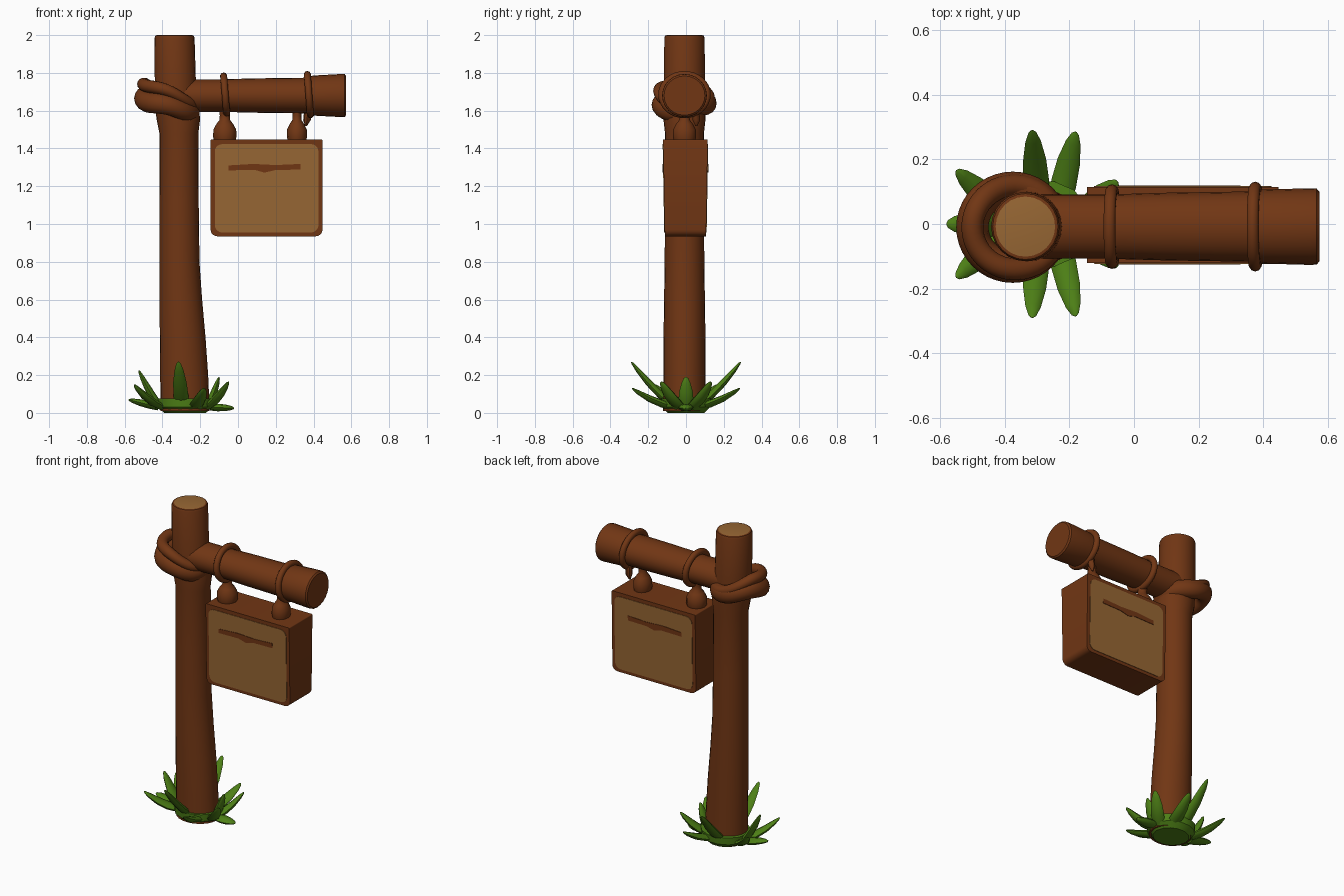
import bpy, bmesh, math
from mathutils import Vector as V

if "Cube" in bpy.data.objects:
    bpy.data.objects.remove(bpy.data.objects["Cube"])


def material(name, rgb):
    m = bpy.data.materials.new(name)
    m.diffuse_color = (*rgb, 1)
    m.use_nodes = True
    m.node_tree.nodes["Principled BSDF"].inputs["Base Color"].default_value = m.diffuse_color
    return m


BROWN = material("brown wood", (0.165, 0.037, 0.007))
TAN = material("pale cut wood", (0.31, 0.135, 0.034))
GREEN = material("grass green", (0.075, 0.215, 0.008))


def finish(name, bm, *mats, angle=40):
    bmesh.ops.recalc_face_normals(bm, faces=bm.faces)
    me = bpy.data.meshes.new(name)
    bm.to_mesh(me)
    bm.free()
    ob = bpy.data.objects.new(name, me)
    bpy.context.collection.objects.link(ob)
    for m in mats:
        me.materials.append(m)
    bpy.ops.object.select_all(action='DESELECT')
    bpy.context.view_layer.objects.active = ob
    ob.select_set(True)
    bpy.ops.object.shade_smooth_by_angle(angle=math.radians(angle))
    return ob


def loft(name, rings, mats, n=24, closed=False):
    """Skin elliptical rings given as (centre, half-axis u, half-axis v)."""
    bm = bmesh.new()
    rows = []
    for c, u, v in rings:
        ang = [2 * math.pi * i / n for i in range(n)]
        rows.append([bm.verts.new(V(c) + V(u) * math.cos(a) + V(v) * math.sin(a)) for a in ang])
    for k in range(len(rows) if closed else len(rows) - 1):
        a, b = rows[k], rows[(k + 1) % len(rows)]
        for i in range(n):
            j = (i + 1) % n
            bm.faces.new((a[i], a[j], b[j], b[i]))
    if not closed:
        bm.faces.new(rows[0])
        top = bm.faces.new(rows[-1])
        if len(mats) > 1:
            top.material_index = 1
    return finish(name, bm, *mats)


def prism(name, outline, y0, y1, mat):
    """Solid from an x-z outline between two depth functions of z."""
    bm = bmesh.new()
    a = [bm.verts.new((x, y0(z), z)) for x, z in outline]
    b = [bm.verts.new((x, y1(z), z)) for x, z in outline]
    bm.faces.new(a)
    bm.faces.new(b)
    for i in range(len(a)):
        j = (i + 1) % len(a)
        bm.faces.new((a[i], a[j], b[j], b[i]))
    return finish(name, bm, mat, angle=30)


def rounded(x0, x1, z0, z1, r_low, r_top, steps=5):
    pts = []
    for cx, cz, start, r in ((x1, z1, 0, r_top), (x0, z1, 90, r_top),
                             (x0, z0, 180, r_low), (x1, z0, 270, r_low)):
        ox = cx - r if cx == x1 else cx + r
        oz = cz - r if cz == z1 else cz + r
        for i in range(steps + 1):
            a = math.radians(start + 90 * i / steps)
            pts.append((ox + r * math.cos(a), oz + r * math.sin(a)))
    return pts


Y = -0.008  # depth of the post and beam centre line

# post: left side straight, right side flaring at the foot; pale cut top
post = [(0.01, -0.41, -0.15, .113), (0.2, -0.412, -0.158, .112), (0.4, -0.414, -0.172, .111),
        (0.6, -0.415, -0.19, .108), (0.8, -0.415, -0.204, .105), (1.1, -0.415, -0.208, .103),
        (1.48, -0.416, -0.21, .103), (1.56, -0.432, -0.2, .112), (1.66, -0.44, -0.22, .108),
        (1.985, -0.442, -0.23, .107), (1.998, -0.437, -0.235, .102), (2.0, -0.428, -0.244, .093)]
loft("post", [(((a + b) / 2, Y, z), ((b - a) / 2, 0, 0), (0, r, 0)) for z, a, b, r in post], (BROWN, TAN))

# cross beam and its thicker end
def beam(name, stations):
    loft(name, [((x, Y, 1.68), (0, r * w, 0), (0, 0, r)) for x, r, w in stations], (BROWN,))

beam("cross_beam", [(-0.33, .086, 1.15), (-0.1, .086, 1.15), (0.1, .091, 1.15), (0.4, .095, 1.15)])
beam("beam_end", [(0.37, .1, 1.1), (0.4, .106, 1.08), (0.545, .114, 1.04),
                  (0.565, .113, 1.04), (0.573, .104, 1.04)])

# rope loops tied around the beam
def beam_loop(name, x, r, lean):
    rings = []
    for i in range(32):
        a = 2 * math.pi * i / 32
        d = V((0, math.cos(a), math.sin(a)))
        c = V((x + lean * math.sin(a), Y, 1.685)) + V((0, d.y * (r + .014), d.z * r))
        rings.append((c, d * .019, (.019, 0, 0)))
    loft(name, rings, (BROWN,), n=10, closed=True)

beam_loop("inner_beam_rope", -0.068, .098, -.008)
beam_loop("outer_beam_rope", 0.375, .106, -.008)

# tilted rope strands wrapped around the post
def post_wrap(name, cx, rx, ry, z, tilt, sway, thick, tall):
    rings = []
    for i in range(40):
        a = 2 * math.pi * i / 40
        d = V((math.cos(a), math.sin(a), 0))
        c = (cx + rx * d.x, Y - .002 + ry * d.y,
             z - tilt * d.x + sway * d.y + .008 * math.sin(3 * a))
        rings.append((c, d * thick, (0, 0, tall)))
    loft(name, rings, (BROWN,), n=14, closed=True)

post_wrap("lower_rope_wrap", -0.375, .125, .122, 1.635, .03, .012, .05, .055)
post_wrap("upper_rope_wrap", -0.368, .132, .13, 1.685, .055, -.012, .034, .034)

# sign board with a slight taper in depth
def depth(z):
    return .109 + .009 * (z - .935) / .51

prism("sign_board", rounded(-.145, .447, .935, 1.447, .035, .006),
      lambda z: -.003 - depth(z), lambda z: -.003 + depth(z), BROWN)

# pale panel and painted stripe on both faces
stripe = [(-.05, 1.31), (.08, 1.318), (.2, 1.312), (.33, 1.318), (.33, 1.288),
          (.2, 1.286), (.14, 1.272), (.09, 1.286), (-.05, 1.284)]
for side, s in (("front", -1), ("back", 1)):
    def plate(name, outline, lo, hi, mat):
        prism(side + name, outline, lambda z: -.003 + s * (depth(z) + lo),
              lambda z: -.003 + s * (depth(z) + hi), mat)
    plate("_panel", rounded(-.123, .426, .955, 1.423, .04, .04), -.004, .003, TAN)
    plate("_stripe", stripe, -.001, .006, BROWN)

# hanging knots: bulb on the board and a strap up to the beam
for side, x, w in (("left", -.07, 1.1), ("right", .312, .95)):
    bulb = [(1.435, .05), (1.46, .056), (1.5, .055), (1.53, .04), (1.55, .026),
            (1.575, .024), (1.6, .026), (1.63, .028)]
    loft(side + "_hanger", [((x, Y, z), (r * w, 0, 0), (0, r * 1.1, 0)) for z, r in bulb], (BROWN,), n=12)
# loose rope tail under the outer loop
loft("rope_tail", [((.37, .05, 1.6), (.02, 0, 0), (0, .02, 0)), ((.365, .055, 1.55), (.02, 0, 0), (0, .02, 0)),
                   ((.36, .055, 1.52), (.006, 0, 0), (0, .006, 0))], (BROWN,), n=8)

# grass collar and blades radiating from the foot of the post
loft("grass_base", [((-.28, 0, z), (r, 0, 0), (0, r * .9, 0)) for z, r in
                    ((0, .11), (.03, .145), (.075, .15))], (GREEN,), n=14)
tips = [(-.58, 0, .07), (-.525, 0, .225), (-.1, 0, .19), (-.02, 0, .025)]
for s in (-1, 1):
    tips += [(-.55, s * .165, .15), (-.315, s * .29, .27), (-.18, s * .285, .13), (-.05, s * .13, .165)]
for k, t in enumerate(tips):
    tip = V(t)
    flat = V((tip.x + .28, tip.y, 0)).normalized()
    root = V((-.28, 0, .03)) + V((flat.x * .08 + (tip.x + .28) * .2, flat.y * .06, 0))
    side_v = V((-flat.y, flat.x, 0))
    rings = []
    for f, w in ((0, .034), (.3, .04), (.6, .036), (.85, .024), (.97, .012), (1, .003)):
        c = root.lerp(tip, f)
        c.z -= .06 * f * (1 - f) * (1 if tip.z > .1 else 0)
        axis = (tip - root).normalized()
        rings.append((c, side_v * w, axis.cross(side_v) * w * .5))
    loft("grass_blade_%d" % (k + 1), rings, (GREEN,), n=8)
